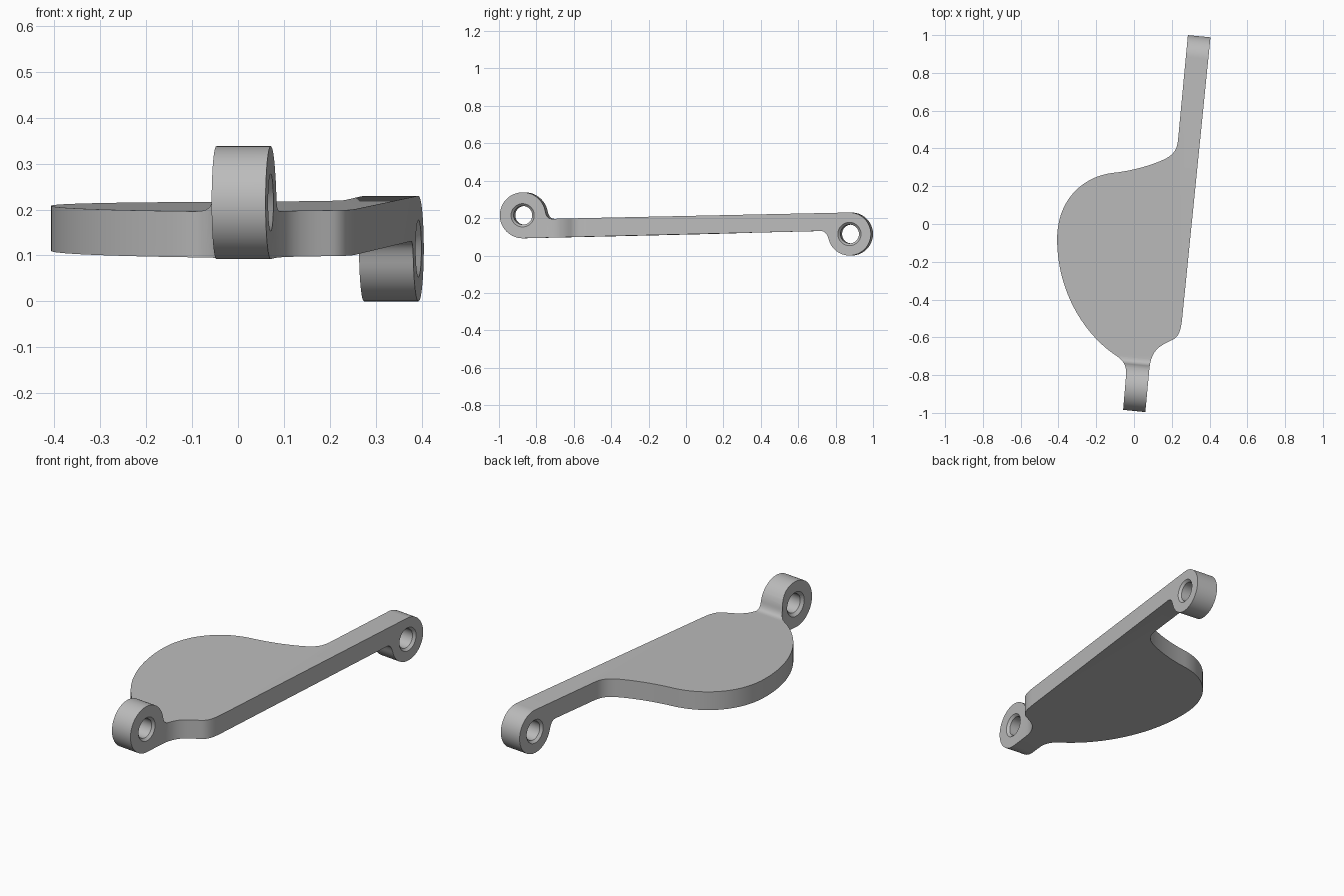
import bpy, bmesh, math
from mathutils import Matrix, Vector
from mathutils.geometry import interpolate_bezier

if "Cube" in bpy.data.objects:
    bpy.data.objects.remove(bpy.data.objects["Cube"])

TILT = Matrix.Rotation(math.radians(-5.6), 4, 'Z')
FRONT, FRONT_R = (-0.862, 0.215), 0.123   # boss centres as (length, height)
REAR, REAR_R = (0.908, 0.115), 0.115


def arc(centre, radius, start, end, steps=40):
    angles = [math.radians(start + (end - start) * i / steps) for i in range(steps + 1)]
    return [Vector((centre[0] + radius * math.cos(a), centre[1] + radius * math.sin(a))) for a in angles]


def bend(a, b, c, d, steps=10):
    return [p.to_2d() for p in interpolate_bezier(*[Vector((*p, 0)) for p in (a, b, c, d)], steps)]


def make_object(name, bm):
    bmesh.ops.remove_doubles(bm, verts=bm.verts, dist=1e-5)
    bmesh.ops.recalc_face_normals(bm, faces=bm.faces)
    mesh = bpy.data.meshes.new(name)
    bm.to_mesh(mesh)
    bm.free()
    obj = bpy.data.objects.new(name, mesh)
    bpy.context.collection.objects.link(obj)
    return obj


def prism(name, points, depth):
    clean = [p for i, p in enumerate(points) if (p - points[i - 1]).length > 1e-4]
    verts = [Vector(p) for p in points_to_3d(clean, depth)]
    bm = bmesh.new()
    face = bm.faces.new([bm.verts.new(p) for p in verts])
    moved = bmesh.ops.extrude_face_region(bm, geom=[face])["geom"]
    bmesh.ops.translate(bm, vec=depth, verts=[v for v in moved if isinstance(v, bmesh.types.BMVert)])
    return make_object(name, bm)


def points_to_3d(points, depth):
    # Extrusion along x takes a side profile, along z a plan outline
    if depth.x:
        return [(-depth.x / 2, p.x, p.y) for p in points]
    return [(p.x, p.y, -depth.z / 2) for p in points]


def cut(obj, tool, operation):
    mod = obj.modifiers.new(operation.title(), 'BOOLEAN')
    mod.operation, mod.solver, mod.object = operation, 'EXACT', tool
    bpy.context.view_layer.objects.active = obj
    bpy.ops.object.modifier_apply(modifier=mod.name)
    bpy.data.objects.remove(tool)


def bore(centre, left, right, radius=0.05, rim=0.063):
    # Round hole with a chamfer at both mouths
    lip, over = rim - radius, 0.01
    rings = [(left - over, rim + over), (left + lip, radius),
             (right - lip, radius), (right + over, rim + over)]
    bm = bmesh.new()
    loops = [[bm.verts.new((x, p.x, p.y)) for p in arc(centre, r, 0, 360, 48)[:-1]] for x, r in rings]
    for a, b in zip(loops, loops[1:]):
        for i in range(len(a)):
            bm.faces.new((a[i - 1], a[i], b[i], b[i - 1]))
    bm.faces.new(loops[0])
    bm.faces.new(loops[-1])
    obj = make_object("bore_cutter", bm)
    obj.data.transform(TILT)
    obj.hide_render = True
    return obj


# Side profile: two round bosses joined by a thin sloping plate
front_arc = arc(FRONT, FRONT_R, 12, 270)
rear_arc = arc(REAR, REAR_R, 200, 450)
profile = (front_arc
           + bend((0.755, 0.131), (0.785, 0.13), (0.792, 0.1), rear_arc[0])
           + rear_arc
           + bend((-0.705, 0.196), (-0.73, 0.197), (-0.737, 0.215), front_arc[0]))
body = prism("lever_body", profile, Vector((2, 0, 0)))
body.data.transform(TILT)

# Plan outline: front neck, rounded pad, long rear arm
outline = [Vector((-0.063, -1.05))]
outline += bend((-0.042, -0.80), (-0.037, -0.75), (-0.06, -0.72), (-0.09, -0.70))
outline += bend((-0.09, -0.70), (-0.26, -0.59), (-0.407, -0.36), (-0.407, -0.08), 28)
outline += bend((-0.407, -0.08), (-0.407, 0.13), (-0.27, 0.25), (-0.116, 0.27), 24)
outline += bend((-0.116, 0.27), (-0.02, 0.28), (0.08, 0.305), (0.164, 0.344))
outline += bend((0.164, 0.344), (0.215, 0.37), (0.228, 0.40), (0.233, 0.444))
outline += [Vector((0.291, 1.06)), Vector((0.411, 1.05))]
outline += bend((0.255, -0.50), (0.248, -0.57), (0.235, -0.60), (0.2, -0.615))
outline += bend((0.2, -0.615), (0.12, -0.65), (0.09, -0.68), (0.081, -0.77))
outline += [Vector((0.055, -1.05))]
cut(body, prism("outline_cutter", outline, Vector((0, 0, 2))), 'INTERSECT')

# Pivot holes
cut(body, bore(FRONT, 0.039, 0.157), 'DIFFERENCE')
cut(body, bore(REAR, 0.186, 0.307), 'DIFFERENCE')

# Single grey finish
grey = bpy.data.materials.new("plain_grey")
grey.use_nodes = True
colour = (0.5, 0.5, 0.5, 1)
grey.diffuse_color = colour
grey.node_tree.nodes["Principled BSDF"].inputs["Base Color"].default_value = colour
body.data.materials.clear()
body.data.materials.append(grey)

bpy.ops.object.select_all(action='DESELECT')
body.select_set(True)
bpy.context.view_layer.objects.active = body
bpy.ops.object.shade_smooth_by_angle(angle=math.radians(30))
